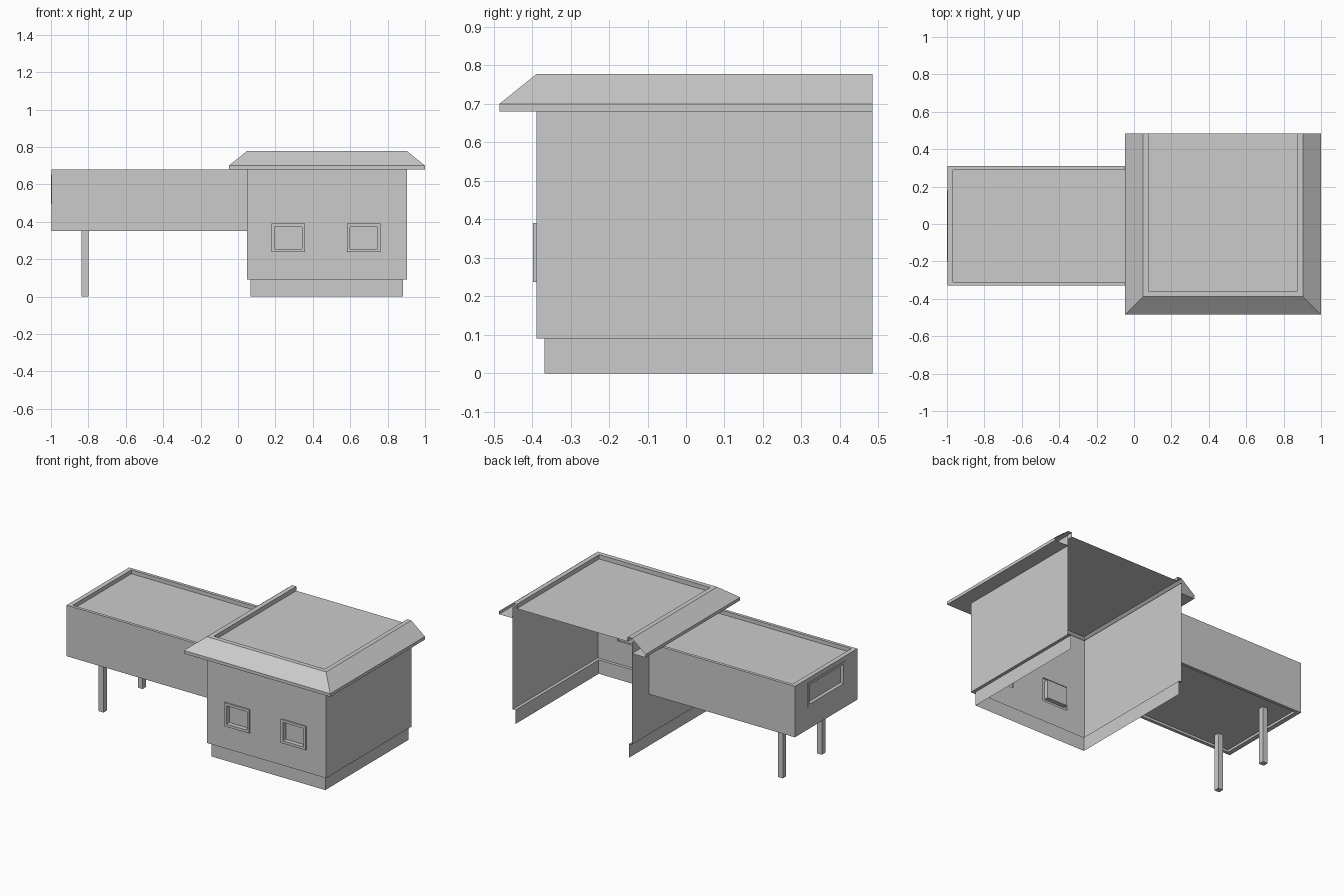
import bpy, bmesh

if "Cube" in bpy.data.objects:
    bpy.data.objects.remove(bpy.data.objects["Cube"])

# main footprint: left, right, front wall and open back edge
X0, X1, YF, YB = 0.048, 0.903, -0.388, 0.485


def mesh_object(name, faces):
    """Make an object from a list of polygons (each a list of points)."""
    bm = bmesh.new()
    for f in faces:
        bm.faces.new([bm.verts.new(p) for p in f])
    bmesh.ops.remove_doubles(bm, verts=bm.verts, dist=0.0005)
    bmesh.ops.recalc_face_normals(bm, faces=bm.faces)
    me = bpy.data.meshes.new(name)
    bm.to_mesh(me)
    bm.free()
    ob = bpy.data.objects.new(name, me)
    bpy.context.collection.objects.link(ob)
    return ob


def bridge(rings, closed=True, cap=False):
    """Quads between successive rings, optionally filling the last one."""
    faces = []
    for a, b in zip(rings, rings[1:]):
        n = len(a)
        for i in range(n if closed else n - 1):
            j = (i + 1) % n
            faces.append([a[i], a[j], b[j], b[i]])
    if cap:
        faces.append(rings[-1])
    return faces


def u_sweep(name, profile, cap=False):
    """Sweep (outward offset, z) profile round the left, front and right sides."""
    rings = [[(X0 - o, YB, z), (X0 - o, YF - o, z), (X1 + o, YF - o, z), (X1 + o, YB, z)]
             for o, z in profile]
    return mesh_object(name, bridge(rings, False, cap))


def rect(u0, u1, v0, v1, place, inset=0.0):
    return [place(u0 + inset, v0 + inset), place(u1 - inset, v0 + inset),
            place(u1 - inset, v1 - inset), place(u0 + inset, v1 - inset)]


def wall_grid(us, vs, holes, place):
    return [rect(us[i], us[i + 1], vs[j], vs[j + 1], place)
            for i in range(len(us) - 1) for j in range(len(vs) - 1) if (i, j) not in holes]


def window(name, u0, u1, v0, v1, border, depths, at):
    """Raised frame with a recessed pane; depths = wall, frame face, pane."""
    steps = [(0, depths[0]), (0, depths[1]), (border, depths[1]), (border, depths[2])]
    rings = [rect(u0, u1, v0, v1, at(d), i) for i, d in steps]
    return mesh_object(name, bridge(rings, True, True))


def front_at(d):
    return lambda u, v: (u, d, v)


def end_at(d):
    return lambda u, v: (d, u, v)


# foundation and main walls, open at the back
u_sweep("foundation", [(-0.02, 0), (-0.02, 0.09), (0, 0.09)])
front_windows = [(0.178, 0.358), (0.583, 0.763)]
us = [X0, *front_windows[0], *front_windows[1], X1]
walls = wall_grid(us, [0.09, 0.237, 0.39, 0.75], {(1, 1), (3, 1)}, front_at(YF))
for x in (X0, X1):
    walls += wall_grid([YF, YB], [0.09, 0.75], set(), end_at(x))
mesh_object("main_walls", walls)

# front windows
for k, (a, b) in enumerate(front_windows):
    window(f"front_window_{k + 1}", a, b, 0.237, 0.39, 0.017, (YF, YF - 0.009, YF + 0.02), front_at)

# roof: soffit, fascia, slope, raised rim and sunken flat top
u_sweep("main_roof", [(0, 0.68), (0.097, 0.68), (0.097, 0.70), (0, 0.778),
                      (-0.03, 0.778), (-0.03, 0.75)], True)

# raised side wing: sunken top and bottom inside thin rims
WX, WY0, WY1 = -0.997, -0.33, 0.31


def wing_loop(z, ix=0.0, iy=0.0):
    return [(X0, WY0 + iy, z), (WX + ix, WY0 + iy, z), (WX + ix, WY1 - iy, z), (X0, WY1 - iy, z)]


wing = bridge([wing_loop(0.68), wing_loop(0.68, 0.03, 0.02), wing_loop(0.655, 0.03, 0.02)], False, True)
wing += bridge([wing_loop(0.35), wing_loop(0.35, 0.03, 0.02), wing_loop(0.365, 0.03, 0.02)], False, True)
for y in (WY0, WY1):
    wing += wall_grid([WX, X0], [0.35, 0.68], set(), front_at(y))
wing += wall_grid([WY0, -0.20, 0.18, WY1], [0.35, 0.495, 0.65, 0.68], {(1, 1)}, end_at(WX))
mesh_object("side_wing", wing)
window("wing_window", -0.20, 0.18, 0.495, 0.65, 0.015, (WX, -1.0, WX + 0.02), end_at)

# two posts under the wing
for name, y in (("front_post", -0.215), ("back_post", 0.185)):
    bpy.ops.mesh.primitive_cube_add(size=1, location=(-0.818, y, 0.1825))
    post = bpy.context.object
    post.name = name
    post.scale = (0.035, 0.035, 0.365)
